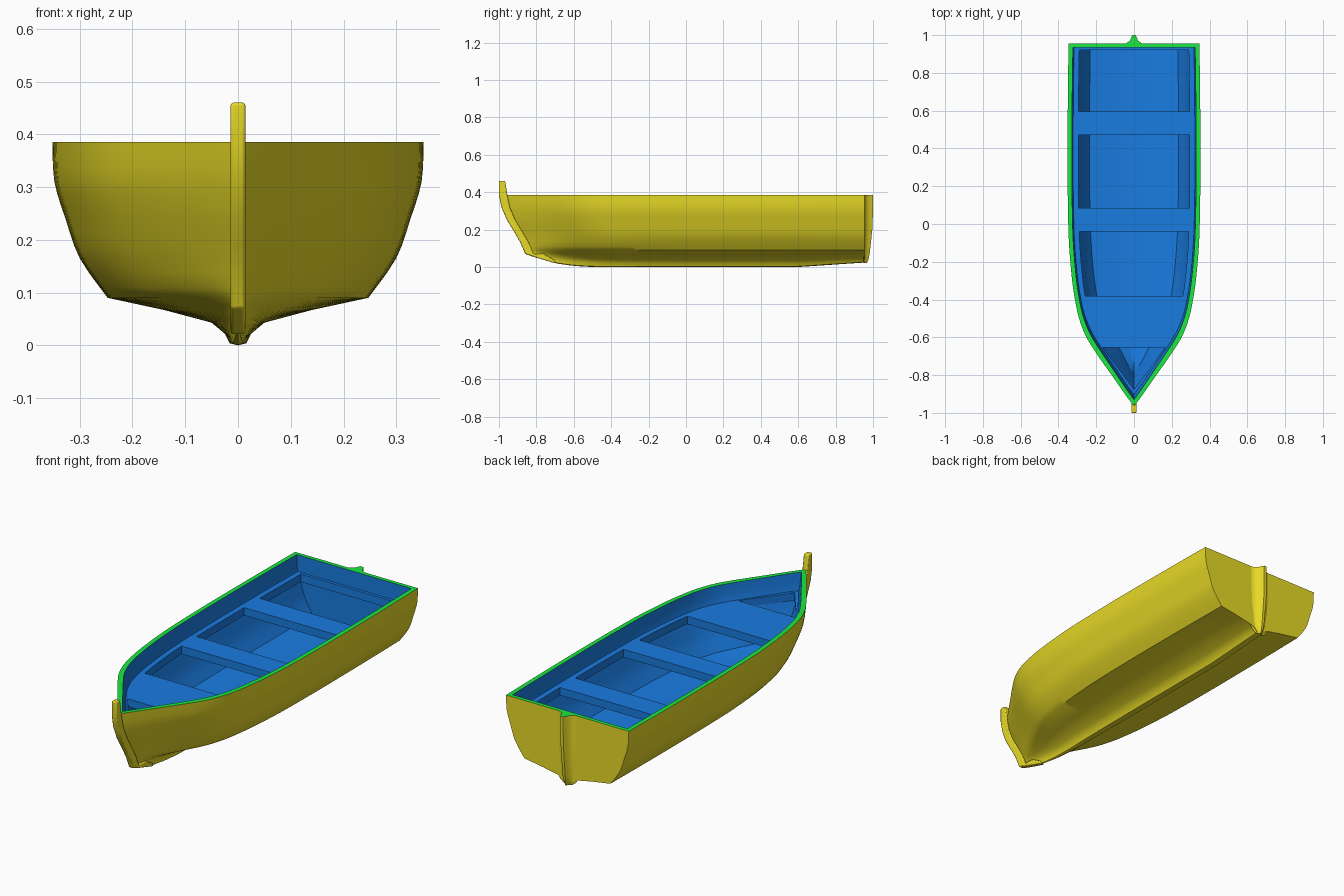
import bpy, bmesh

if "Cube" in bpy.data.objects:
    bpy.data.objects.remove(bpy.data.objects["Cube"])

def material(name, rgb):
    m = bpy.data.materials.new(name)
    m.diffuse_color = (*rgb, 1)
    m.use_nodes = True
    m.node_tree.nodes["Principled BSDF"].inputs["Base Color"].default_value = m.diffuse_color
    return m

YELLOW = material("hull_yellow", (0.80, 0.70, 0.02))
BLUE = material("inside_blue", (0.01, 0.20, 0.75))
GREEN = material("rim_green", (0.01, 0.80, 0.05))

def interp(pts, u):
    if u <= pts[0][0]:
        return pts[0][1]
    for (a, va), (b, vb) in zip(pts, pts[1:]):
        if u <= b:
            return va + (vb - va) * (u - a) / (b - a)
    return pts[-1][1]

def spline(pts, n):
    """Catmull-Rom refinement of a 2D point list."""
    ext = [pts[0]] + pts + [pts[-1]]
    out = []
    for p0, p1, p2, p3 in zip(ext, ext[1:], ext[2:], ext[3:]):
        for i in range(n):
            t = i / n
            out.append(tuple(0.5 * (2*b + (c-a)*t + (2*a-5*b+4*c-d)*t*t + (3*b-a-3*c+d)*t**3)
                             for a, b, c, d in zip(p0, p1, p2, p3)))
    return out + [pts[-1]]

def finish(name, bm, mat, flip=False):
    bmesh.ops.remove_doubles(bm, verts=bm.verts, dist=1e-4)
    bmesh.ops.recalc_face_normals(bm, faces=bm.faces)
    if flip:
        bmesh.ops.reverse_faces(bm, faces=bm.faces)
    me = bpy.data.meshes.new(name)
    bm.to_mesh(me)
    bm.free()
    ob = bpy.data.objects.new(name, me)
    bpy.context.collection.objects.link(ob)
    me.materials.append(mat)
    bpy.context.view_layer.objects.active = ob
    ob.select_set(True)
    bpy.ops.object.shade_smooth_by_angle(angle=0.6)
    ob.select_set(False)
    return ob

def loft(bm, rows, caps=()):
    vs = [[bm.verts.new(p) for p in r] for r in rows]
    for r, s in zip(vs, vs[1:]):
        for i in range(len(r) - 1):
            bm.faces.new((r[i], r[i+1], s[i+1], s[i]))
    for c in caps:
        bm.faces.new(vs[c])

def prism(bm, pts, vec):
    f = bm.faces.new([bm.verts.new(p) for p in pts])
    g = bmesh.ops.extrude_face_region(bm, geom=[f])["geom"]
    bmesh.ops.translate(bm, vec=vec, verts=[v for v in g if isinstance(v, bmesh.types.BMVert)])

# Plan outline (y, half width), stem and keel lines
PLAN = spline([(-.96, 0), (-.9, .045), (-.8, .115), (-.7, .186), (-.6, .25), (-.5, .29), (-.4, .312),
               (-.3, .327), (-.15, .341), (0, .348), (.3, .352), (.7, .35), (.955, .346)], 3)
STEM = [(.07, -.86), (.13, -.885), (.19, -.92), (.25, -.957), (.32, -.987), (.385, -1.0)]
KEEL = [(-.86, .068), (-.8, .05), (-.7, .02), (-.6, .006), (-.5, 0), (.6, 0), (.97, .025)]
STATIONS = [((y + .96) / 1.915, w / .352) for y, w in PLAN]

def point(t, f, w, z, bow, stern):
    y0 = interp(STEM, z) + bow
    y = y0 + t * (stern - y0)
    if z < .1:
        k = interp(KEEL, y)
        z = k + z * (1 - k / .09)
        f = f ** 1.15
    return (w * f, y, z)

def section(profile, t, f, bow, stern):
    half = [point(t, f, w, z, bow, stern) for w, z in profile]
    return half + [(-x, y, z) for x, y, z in reversed(half)]

# Outer hull skin with transom
outer = spline([(.352, .385), (.348, .31), (.327, .24), (.30, .165), (.247, .09)], 3)
outer += [(.14, .067), (.05, .043), (.025, .022), (.016, .004), (0, 0)]
bm = bmesh.new()
loft(bm, [section(outer, t, f, .035, .955) for t, f in STATIONS], caps=[-1])
finish("hull", bm, YELLOW)

# Inner hull skin
inner = spline([(.329, .385), (.325, .31), (.303, .24), (.276, .165), (.236, .1)], 3)
inner += [(.12, .082), (0, .075)]
bm = bmesh.new()
loft(bm, [section(inner, t, f, .07, .935) for t, f in STATIONS], caps=[-1])
finish("hull_inside", bm, BLUE, flip=True)

# Flat rim between the two skins
bm = bmesh.new()
for s in (1, -1):
    rows = []
    for t, f in STATIONS:
        a = point(t, f, .352, .385, .035, .955)
        b = point(t, f, .329, .385, .07, .935)
        rows.append([(s * a[0], a[1], a[2]), (s * b[0], b[1], b[2])])
    loft(bm, rows)
xo, xi = .346, .329 * .346 / .352
loft(bm, [[(-xo, .955, .385), (-xi, .935, .385)], [(xo, .955, .385), (xi, .935, .385)]])
for f in bm.faces:
    f.normal_update()
rim = finish("rim", bm, GREEN)
if rim.data.polygons[0].normal.z < 0:
    rim.data.flip_normals()

# Deck plate: side ledges, cross seats and fore deck
bm = bmesh.new()
edge = [point(t, f, .328, .30, .075, .94) for t, f in STATIONS]
prism(bm, edge + [(-x, y, z) for x, y, z in reversed(edge[1:])], (0, 0, -.04))
deck = finish("deck_and_seats", bm, BLUE)

# Cutter for the three foot wells and the bow locker
bm = bmesh.new()
for y0, y1 in ((-.38, -.04), (.085, .47), (.595, .92)):
    side = [(interp(PLAN, y0 + (y1 - y0) * i / 8) - .057, y0 + (y1 - y0) * i / 8, .2) for i in range(9)]
    prism(bm, side + [(-x, y, z) for x, y, z in reversed(side)], (0, 0, .2))
prism(bm, [(.165, -.655, .2), (-.165, -.655, .2), (0, -.875, .2)], (0, 0, .2))
cutter = finish("well_cutter", bm, BLUE)
cutter.hide_render = True
cutter.hide_viewport = True
cutter.display_type = 'WIRE'
mod = deck.modifiers.new("wells", 'BOOLEAN')
mod.object = cutter
mod.operation = 'DIFFERENCE'
mod.solver = 'EXACT'

# Stem post at the bow
front = [(y, z) for z, y in STEM] + [(-1.0, .46)]
back = [(-.967, .46)] + [(y + .045, z) for z, y in reversed(STEM)]
foot = [(-.76, .07), (-.7, .035), (-.7, .02), (-.8, .05)]
bm = bmesh.new()
prism(bm, [(-.014, y, z) for y, z in front + back + foot], (.028, 0, 0))
stem = finish("stem_post", bm, YELLOW)
bev = stem.modifiers.new("round", 'BEVEL')
bev.width, bev.segments = .005, 2

# Stern post: flared rib on the transom, green on top
half = [(-.075, 0), (-.04, .15), (-.022, .4), (-.015, .75), (-.008, 1)]
rib = half + [(-x, b) for x, b in reversed(half)]
bm = bmesh.new()
loft(bm, [[(x * s, .95 + (tip - .95) * b, z) for x, b in rib]
          for z, tip, s in ((.022, .968, .3), (.04, .975, .6), (.07, .982, .85),
                            (.2, .996, 1), (.3, 1.0, 1), (.385, 1.0, 1))], caps=[0, -1])
post = finish("stern_post", bm, YELLOW)
post.data.materials.append(GREEN)
for p in post.data.polygons:
    if abs(p.normal.z) > .9 and p.center.z > .38:
        p.material_index = 1
